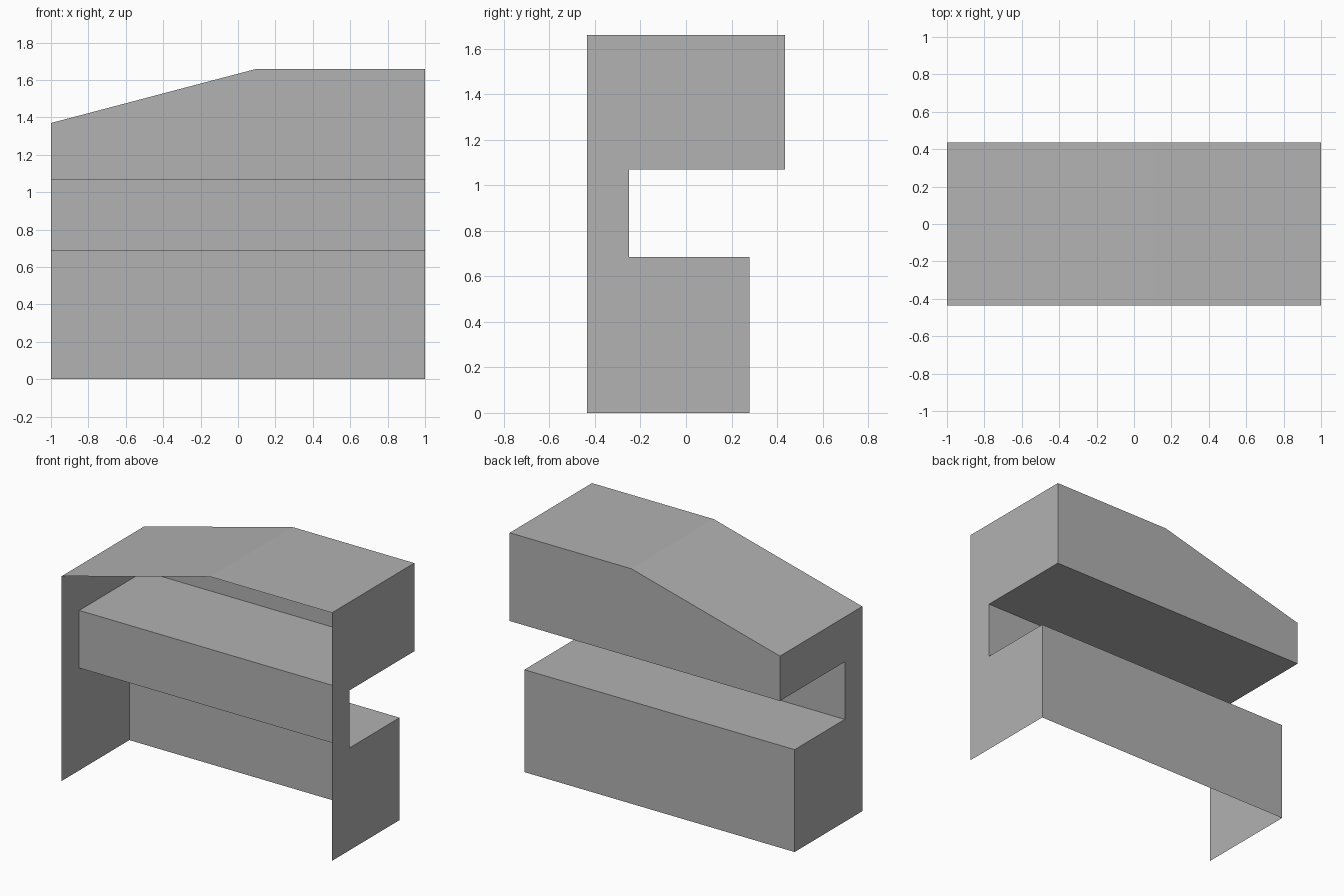
import bpy
import bmesh
import math

cube = bpy.data.objects.get("Cube")
if cube:
    bpy.data.objects.remove(cube, do_unlink=True)

grey = bpy.data.materials.new("plain_grey")
colour = (0.445, 0.445, 0.445, 1)
grey.use_nodes = True
grey.diffuse_color = colour
grey.node_tree.nodes["Principled BSDF"].inputs["Base Color"].default_value = colour

FRONT, BACK = -0.435, 0.435
LOWER_BACK, RECESS = 0.28, -0.25
SHELF, SOFFIT = 0.685, 1.07


def section(bm, x, top):
    """Cross-section of the shell, listed from the bottom front corner."""
    profile = [(FRONT, 0), (LOWER_BACK, 0), (LOWER_BACK, SHELF), (RECESS, SHELF),
               (RECESS, SOFFIT), (BACK, SOFFIT), (BACK, top), (FRONT, top)]
    return [bm.verts.new((x, y, z)) for y, z in profile]


bm = bmesh.new()
rings = [section(bm, x, top) for x, top in ((-1, 1.37), (0.1, 1.66), (1, 1.66))]

# Walls between the sections, leaving the bottom and the front open
for a, b in zip(rings, rings[1:]):
    for i in range(1, len(a) - 1):
        bm.faces.new((a[i], a[i + 1], b[i + 1], b[i]))

# End panels
bm.faces.new(rings[0][::-1])
bm.faces.new(rings[-1])

# Join the flat walls into single faces
bmesh.ops.dissolve_limit(bm, angle_limit=math.radians(1), verts=bm.verts[:], edges=bm.edges[:])

# Make the walls face outwards
bm.normal_update()
for face in bm.faces:
    if face.normal.z > 0.9 and face.calc_center_median().z > SOFFIT + 0.1:
        break
else:
    bmesh.ops.reverse_faces(bm, faces=[f for f in bm.faces if abs(f.normal.x) < 0.9])

mesh = bpy.data.meshes.new("open_shell")
bm.to_mesh(mesh)
bm.free()
mesh.materials.append(grey)
shell = bpy.data.objects.new("open_shell", mesh)
bpy.context.collection.objects.link(shell)
